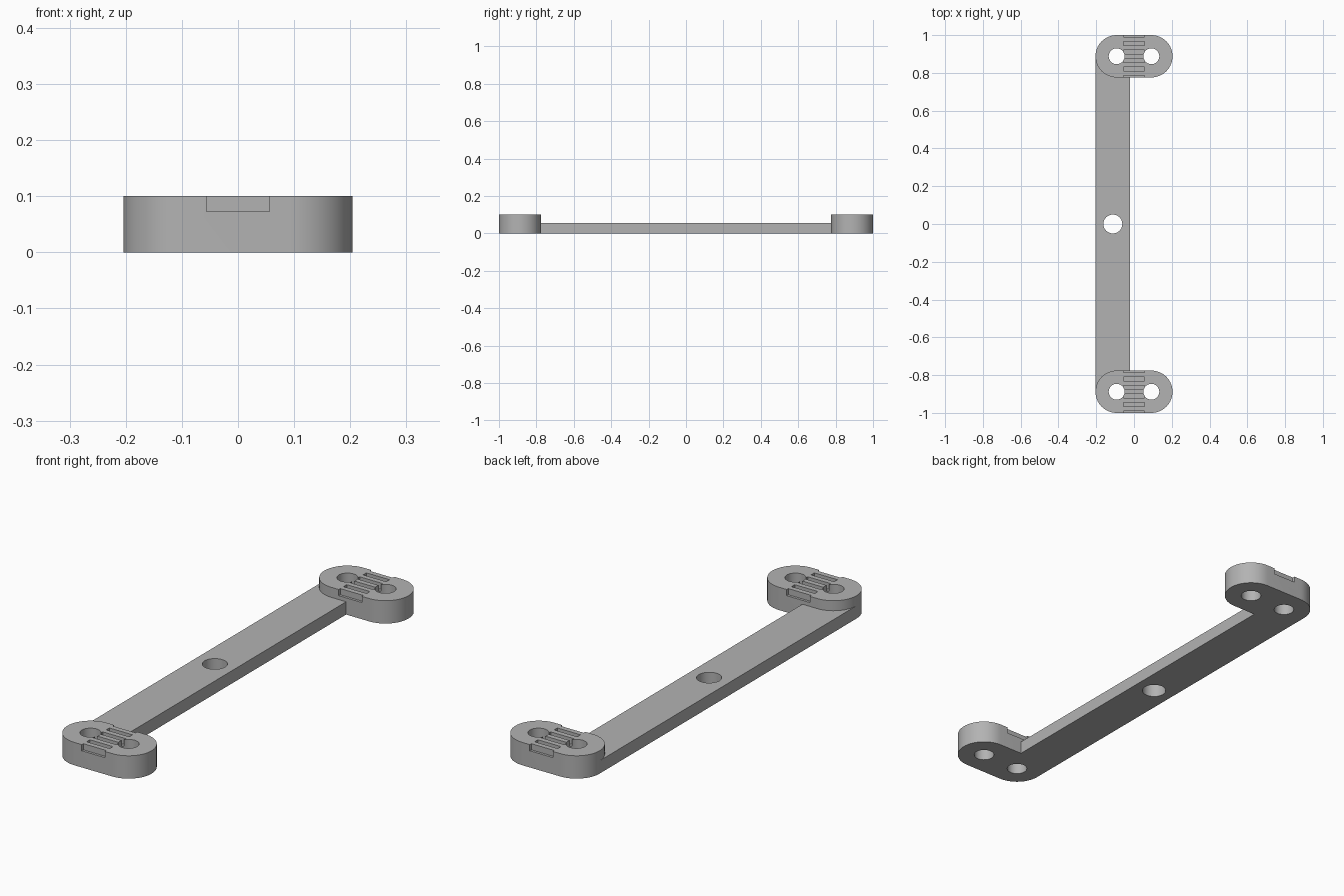
import bpy
import bmesh
import math

cube = bpy.data.objects.get("Cube")
if cube:
    bpy.data.objects.remove(cube, do_unlink=True)

END_Y, HOLE_X, END_R = 0.888, 0.092, 0.112
END_H, BAR_H = 0.1, 0.056

grey = bpy.data.materials.new("plain grey")
grey.use_nodes = True
colour = (0.45, 0.45, 0.45, 1)
grey.diffuse_color = colour
grey.node_tree.nodes["Principled BSDF"].inputs["Base Color"].default_value = colour


def prism(name, outline, z0, z1):
    """Extrude a flat outline upwards into a closed solid."""
    bm = bmesh.new()
    face = bm.faces.new([bm.verts.new((x, y, z0)) for x, y in outline])
    up = bmesh.ops.extrude_face_region(bm, geom=[face])
    verts = [v for v in up["geom"] if isinstance(v, bmesh.types.BMVert)]
    bmesh.ops.translate(bm, verts=verts, vec=(0, 0, z1 - z0))
    bmesh.ops.recalc_face_normals(bm, faces=bm.faces)
    mesh = bpy.data.meshes.new(name)
    bm.to_mesh(mesh)
    bm.free()
    mesh.materials.append(grey)
    obj = bpy.data.objects.new(name, mesh)
    bpy.context.collection.objects.link(obj)
    return obj


def arc(cx, cy, r, start, sweep, steps):
    return [(cx + r * math.cos(start + sweep * i / steps),
             cy + r * math.sin(start + sweep * i / steps)) for i in range(steps + 1)]


def box(name, x0, x1, y0, y1, z0, z1):
    return prism(name, [(x0, y0), (x1, y0), (x1, y1), (x0, y1)], z0, z1)


def hole(x, y, r):
    return prism("hole_cutter", arc(x, y, r, 0, math.tau, 48)[:-1], -0.1, 0.2)


def combine(target, tool, operation):
    mod = target.modifiers.new(operation.title(), 'BOOLEAN')
    mod.operation = operation
    mod.solver = 'EXACT'
    mod.object = tool
    tool.hide_render = True
    bpy.context.view_layer.objects.active = target
    bpy.ops.object.modifier_apply(modifier=mod.name)
    bpy.data.objects.remove(tool, do_unlink=True)


# Flat connecting bar
bracket = box("bracket", -0.204, -0.02, -END_Y, END_Y, 0, BAR_H)

# Rounded end pads
for side in (-1, 1):
    outline = (arc(HOLE_X, side * END_Y, END_R, -math.pi / 2, math.pi, 32)
               + arc(-HOLE_X, side * END_Y, END_R, math.pi / 2, math.pi, 32))
    combine(bracket, prism("end_pad", outline, 0, END_H), 'UNION')

# Slots between the ribs on each pad, open at both pad edges
PITCH, SLOT = 0.045, 0.0225
for side in (-1, 1):
    for i in range(6):
        y = side * END_Y + (i - 2.5) * PITCH
        combine(bracket, box("slot_cutter", -0.056, 0.056, y - SLOT / 2, y + SLOT / 2,
                             0.073, 0.15), 'DIFFERENCE')

# Screw holes
for side in (-1, 1):
    for x in (-HOLE_X, HOLE_X):
        combine(bracket, hole(x, side * END_Y, 0.042), 'DIFFERENCE')
combine(bracket, hole(-0.112, 0, 0.05), 'DIFFERENCE')

bpy.ops.object.select_all(action='DESELECT')
bracket.select_set(True)
bpy.context.view_layer.objects.active = bracket
bpy.ops.object.shade_smooth_by_angle(angle=math.radians(30))
